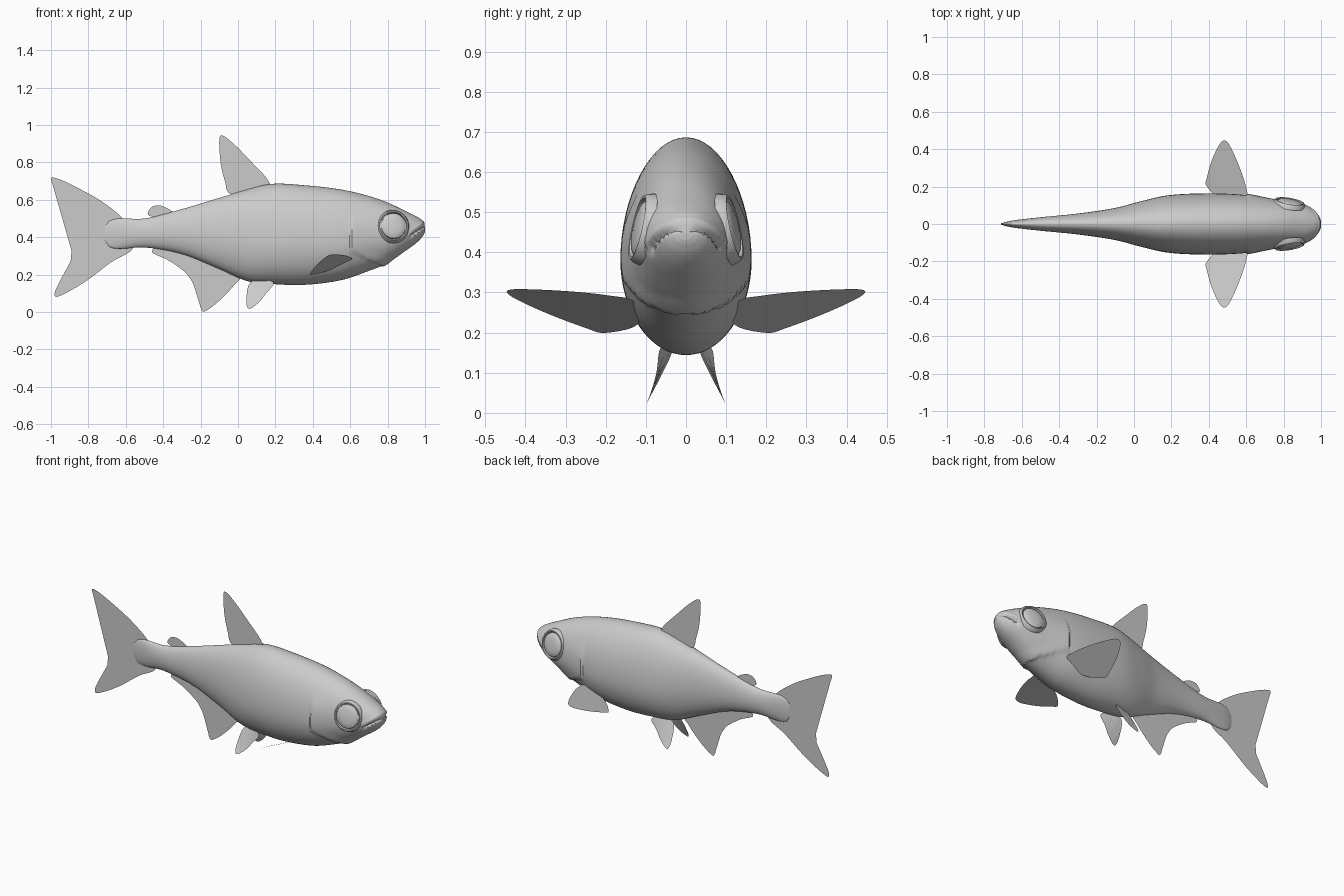
import bpy, bmesh, math
from mathutils import Vector

cube = bpy.data.objects.get("Cube")
if cube:
    bpy.data.objects.remove(cube, do_unlink=True)

grey = bpy.data.materials.new("plain grey")
grey.use_nodes = True
grey.diffuse_color = (0.6, 0.6, 0.6, 1)
grey.node_tree.nodes["Principled BSDF"].inputs["Base Color"].default_value = (0.6, 0.6, 0.6, 1)

# Body stations: x, back height, belly height, half width, height of widest line
STATIONS = [
    (-.71, .46, .38, .004, .42), (-.69, .485, .35, .01, .42), (-.64, .5, .338, .02, .42),
    (-.5, .5, .345, .036, .42), (-.3, .55, .31, .056, .42), (-.1, .61, .23, .086, .41),
    (.05, .655, .165, .125, .39), (.18, .685, .15, .153, .38), (.35, .678, .145, .163, .38),
    (.55, .655, .17, .159, .38), (.7, .62, .22, .14, .4), (.8, .585, .262, .125, .415),
    (.9, .538, .33, .105, .43), (.95, .513, .366, .08, .44), (.98, .495, .395, .055, .445),
    (.995, .475, .418, .032, .445), (1, .46, .43, .016, .445)]


def station(x):
    """Smoothly interpolated body measures at x."""
    i = 0
    while i < len(STATIONS) - 2 and x > STATIONS[i + 1][0]:
        i += 1
    p, q = STATIONS[i], STATIONS[i + 1]
    before, after = STATIONS[max(i - 1, 0)], STATIONS[min(i + 2, len(STATIONS) - 1)]
    span = q[0] - p[0]
    t = (x - p[0]) / span
    out = []
    for k in range(1, len(p)):
        m = (q[k] - before[k]) / (q[0] - before[0]) * span
        n = (after[k] - p[k]) / (after[0] - p[0]) * span
        c = q[k] - p[k]
        out.append(p[k] + t * (m + t * (3 * c - 2 * m - n + t * (m + n - 2 * c))))
    return out


def body_point(x, angle):
    top, low, width, mid = station(x)
    s, c = math.sin(angle), math.cos(angle)
    return Vector((x, width * c, mid + (top - mid if s > 0 else mid - low) * s))


def relief(p):
    """Outward offset for the gill cover and the mouth groove."""
    offset = 0
    ahead = p.x - (.61 + 2.4 * max(0, .32 - p.z))
    if ahead > 0 and p.z < .54:
        offset += .009 * max(0, 1 - ahead / .14) * min(1, (.54 - p.z) / .08)
    if p.x > .91:
        line = .462 - .065 * ((1 - p.x) / .09)
        depth = max(0, 1 - abs(p.z - line) / .012)
        offset -= .014 * depth * min(1, (p.x - .91) / .02)
        if 0 < p.z - line < .04:
            offset += .005 * math.sin((p.z - line) / .04 * math.pi)
    return offset


def finish(bm, name, smooth=True):
    mesh = bpy.data.meshes.new(name)
    bm.to_mesh(mesh)
    bm.free()
    mesh.materials.append(grey)
    ob = bpy.data.objects.new(name, mesh)
    bpy.context.collection.objects.link(ob)
    if smooth:
        bpy.ops.object.select_all(action="DESELECT")
        ob.select_set(True)
        bpy.context.view_layer.objects.active = ob
        bpy.ops.object.shade_smooth_by_angle(angle=math.radians(35))
    return ob


# Body: lofted rings, finer towards the snout
SIDES, RINGS = 64, 130
bm = bmesh.new()
rings = []
for i in range(RINGS + 1):
    x = -.71 + 1.71 * math.sin(i / RINGS * math.pi / 2)
    mid = station(x)[-1]
    ring = []
    for j in range(SIDES):
        p = body_point(x, j / SIDES * math.tau)
        outward = Vector((0, p.y, p.z - mid)).normalized()
        ring.append(bm.verts.new(p + outward * relief(p)))
    rings.append(ring)
for a, b in zip(rings, rings[1:]):
    for j in range(SIDES):
        k = (j + 1) % SIDES
        bm.faces.new((a[j], b[j], b[k], a[k]))
bm.faces.new(rings[0])
bm.faces.new(rings[-1])
bmesh.ops.recalc_face_normals(bm, faces=bm.faces)
finish(bm, "body")


# Eyes: shallow domes framed by raised lids, following the head surface
def dome(profile, name, side):
    bm = bmesh.new()
    angle, x, step = math.asin(.045 / .165), .832, .03
    centre = body_point(x, angle)
    along = body_point(x + step, angle) - body_point(x - step, angle)
    around = body_point(x, angle + .2) - body_point(x, angle - .2)
    normal = around.cross(along).normalized()
    if normal.y < 0:
        normal.negate()
    u = along.normalized()
    v = normal.cross(u)
    loops = []
    for radius, height in profile:
        loop = []
        for j in range(32):
            t = j / 32 * math.tau
            p = centre + radius * (u * math.cos(t) + v * math.sin(t) * 1.04) + normal * height
            loop.append(bm.verts.new((p.x, p.y * side, p.z)))
        loops.append(loop)
    for a, b in zip(loops, loops[1:]):
        for j in range(32):
            k = (j + 1) % 32
            bm.faces.new((a[j], a[k], b[k], b[j]))
    if profile[-1][0] < .02:
        bm.faces.new(loops[-1])
    bmesh.ops.recalc_face_normals(bm, faces=bm.faces)
    finish(bm, name, True)


for side, word in ((1, "left"), (-1, "right")):
    dome([(.068, -.02), (.066, 0), (.058, .006), (.04, .011), (.015, .013)], word + "_eye", side)
    dome([(.088, -.02), (.084, -.002), (.078, .007), (.072, .006), (.069, -.012)],
         word + "_eyelid", side)


# Fins: thin sheets with smoothed outlines
def outline(points, steps=5):
    pts = [Vector(p) for p in points]
    n, out = len(pts), []
    for i in range(n):
        a, b, c, d = (pts[(i + k) % n] for k in (-1, 0, 1, 2))
        for s in range(steps):
            t = s / steps
            out.append(b + .5 * t * (c - a + t * (2 * a - 5 * b + 4 * c - d
                                                  + t * (3 * b - a - 3 * c + d))))
    return out


def fin(name, points, place):
    bm = bmesh.new()
    bm.faces.new([bm.verts.new(place(p.x, p.y)) for p in outline(points)])
    bmesh.ops.triangulate(bm, faces=bm.faces)
    finish(bm, name, False)


def upright(x, z):
    return (x, 0, z)


fin("tail_fin", [(-.6, .48), (-.72, .585), (-.86, .665), (-.97, .715), (-.998, .7),
                 (-.93, .55), (-.88, .46), (-.87, .4), (-.89, .28), (-.95, .17),
                 (-.98, .1), (-.955, .085), (-.82, .16), (-.68, .265), (-.56, .345)], upright)
fin("dorsal_fin", [(-.1, .92), (-.083, .943), (-.03, .905), (.05, .825), (.17, .687),
                   (.1, .64), (-.04, .632), (-.07, .7), (-.093, .8)], upright)
fin("adipose_fin", [(-.48, .52), (-.465, .558), (-.43, .57), (-.39, .56), (-.35, .53),
                    (-.41, .5)], upright)
fin("anal_fin", [(-.46, .32), (-.37, .275), (-.27, .2), (-.22, .1), (-.195, .01),
                 (-.165, .01), (-.1, .06), (-.02, .145), (0, .2), (-.2, .3), (-.4, .35)], upright)

PECTORAL = [(.39, .2), (.39, .25), (.42, .35), (.46, .43), (.49, .445), (.52, .405),
            (.57, .29), (.6, .19), (.6, .13), (.48, .12)]
PELVIC = [(.06, .15), (.045, .07), (.05, .025), (.07, .02), (.115, .055), (.15, .1),
          (.19, .155), (.12, .18)]


def pelvic_y(x, z):
    drop = (.16 - z) / .14
    return .1 * drop + (1 - drop) * (.03 + .27 * (x - .06))


for side, word in ((1, "left"), (-1, "right")):
    fin(word + "_pectoral_fin", PECTORAL,
        lambda x, y: (x, y * side, -.026 + .453 * x + .2435 * y))
    fin(word + "_pelvic_fin", PELVIC, lambda x, z: (x, side * pelvic_y(x, z), z))
